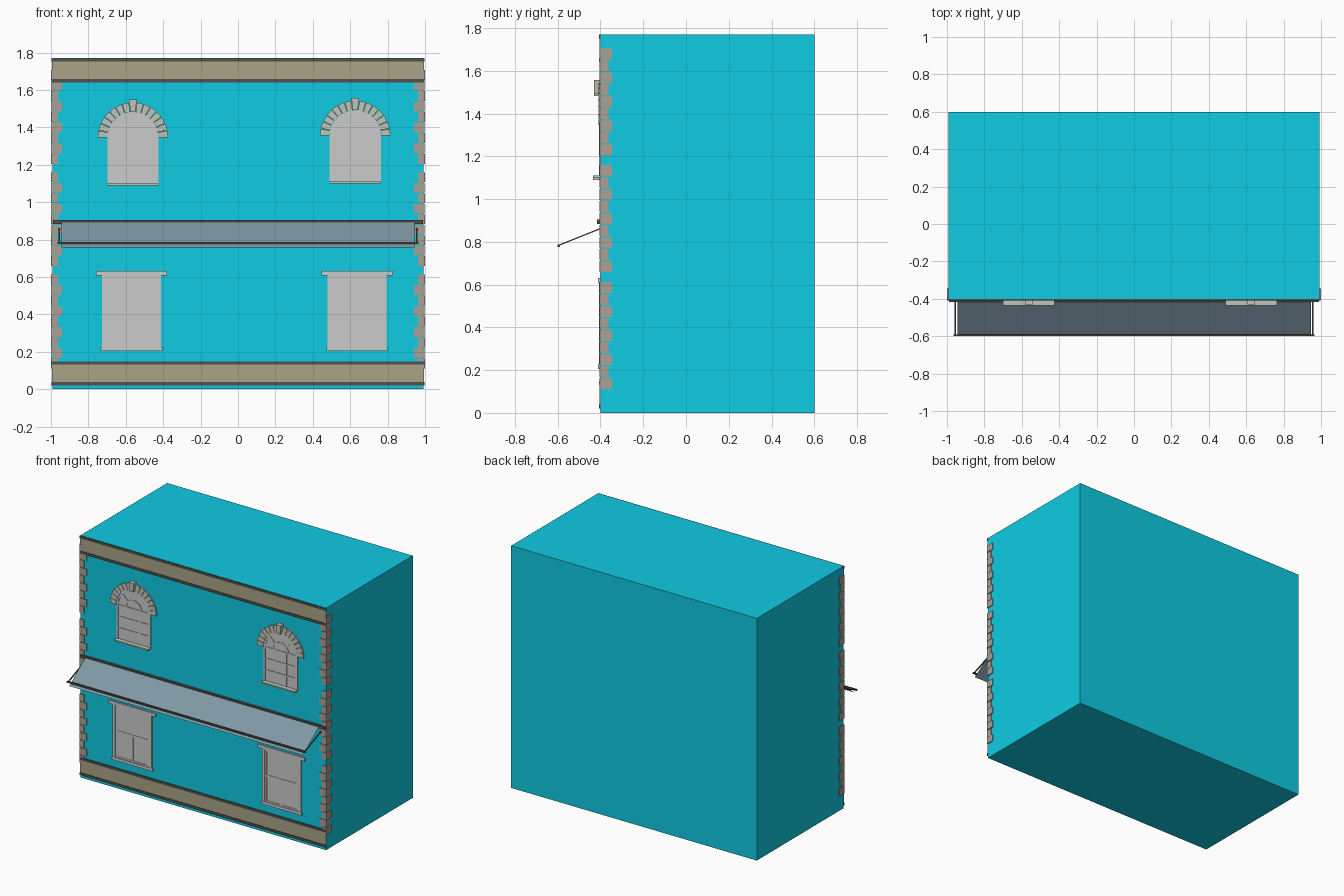
import bpy, bmesh, math
from mathutils import Vector

if "Cube" in bpy.data.objects:
    bpy.data.objects.remove(bpy.data.objects["Cube"])

def mat(name, r, g, b):
    m = bpy.data.materials.new(name)
    lin = [c / 12.92 if c < 0.04 else ((c + 0.055) / 1.055) ** 2.4 for c in (r, g, b)]
    m.diffuse_color = (*lin, 1)
    m.use_nodes = True
    m.node_tree.nodes["Principled BSDF"].inputs["Base Color"].default_value = m.diffuse_color
    return m

TEAL = mat("teal_wall", .06, .80, .89)
TAN = mat("tan_band", .67, .64, .53)
DARK = mat("dark_trim", .32, .32, .30)
STONE = mat("quoin_stone", .66, .63, .59)
PALE = mat("pale_stone", .76, .77, .72)
AWN = mat("awning_cloth", .50, .60, .65)
WALL_Y = -0.4

def finish(bm, name, material=None):
    bmesh.ops.recalc_face_normals(bm, faces=bm.faces[:])
    me = bpy.data.meshes.new(name)
    bm.to_mesh(me)
    bm.free()
    ob = bpy.data.objects.new(name, me)
    bpy.context.collection.objects.link(ob)
    if material:
        me.materials.append(material)
    return ob

def add_box(bm, x0, x1, y0, y1, z0, z1):
    vs = bmesh.ops.create_cube(bm, size=1)["verts"]
    for v in vs:
        v.co = ((x0 + x1) / 2 + v.co.x * (x1 - x0),
                (y0 + y1) / 2 + v.co.y * (y1 - y0),
                (z0 + z1) / 2 + v.co.z * (z1 - z0))

def box(name, dims, material=None):
    bm = bmesh.new()
    add_box(bm, *dims)
    return finish(bm, name, material)

def add_plate(bm, pts, y_front, y_back):
    # Extrude an (x, z) outline between two depths
    f = bm.faces.new([bm.verts.new((x, y_front, z)) for x, z in pts])
    ext = bmesh.ops.extrude_face_region(bm, geom=[f], use_keep_orig=True)["geom"]
    for v in ext:
        if isinstance(v, bmesh.types.BMVert):
            v.co.y = y_back

def add_bar(bm, cx, cz, r0, r1, ang, w, y0, y1):
    # Radial glazing bar in the wall plane
    d = Vector((math.cos(ang), math.sin(ang)))
    n = Vector((-d.y, d.x)) * w / 2
    c = Vector((cx, cz))
    add_plate(bm, [tuple(c + d * r0 - n), tuple(c + d * r1 - n),
                   tuple(c + d * r1 + n), tuple(c + d * r0 + n)], y0, y1)

def arc(cx, cz, r, n=20, a0=0, a1=math.pi):
    return [(cx + r * math.cos(a0 + (a1 - a0) * i / n),
             cz + r * math.sin(a0 + (a1 - a0) * i / n)) for i in range(n + 1)]

# Main building block
box("building", (-.993, .993, WALL_Y, .6, 0, 1.77), TEAL)

# Tan bands with dark edge strips
for name, z0, z1 in (("base_band", .03, .14), ("cornice_band", 1.65, 1.76)):
    box(name, (-.995, .995, -.404, WALL_Y, z0, z1), TAN)
    for edge, z in (("lower", z0), ("upper", z1)):
        box(f"{name}_{edge}_trim", (-.996, .996, -.408, WALL_Y, z - .009, z + .009), DARK)

# Corner quoins: three stacks of nine, alternating long on the side and on the front
for side, s in (("left", -1), ("right", 1)):
    bm = bmesh.new()
    for z in (.11, .657, 1.203):
        for i in range(9):
            fx, sy = ((.963, -.345), (.942, -.362))[i % 2]
            out = (1.0, .997)[i % 2]
            h = .505 / 9
            a, b = sorted((s * fx, s * out))
            c, d = sorted((s * .985, s * out))
            z0, z1 = z + i * h + .002, z + (i + 1) * h - .002
            add_box(bm, a, b, -.405, -.39, z0, z1)
            add_box(bm, c, d, -.405, sy, z0, z1)
    finish(bm, side + "_quoins", STONE)

# Awning sheet, wall rod, front rod and side arms
bm = bmesh.new()
bm.faces.new([bm.verts.new(p) for p in ((-.945, WALL_Y, .905), (-.945, -.6, .757),
                                        (.945, -.6, .757), (.945, WALL_Y, .905))])
finish(bm, "awning", AWN)
box("awning_wall_rod", (-.99, .99, -.416, WALL_Y, .884, .904), DARK)
box("awning_front_rod", (-.965, .965, -.6, -.59, .777, .788), DARK)
for side, s in (("left", -1), ("right", 1)):
    bm = bmesh.new()
    add_box(bm, s * .955 - .004, s * .955 + .004, -.6, WALL_Y, -.003, .003)
    for v in bm.verts:
        v.co.z += .862 + (v.co.y - WALL_Y) * .4
    finish(bm, side + "_awning_arm", DARK)

# Upper arched windows
for side, cx, zo in (("left", -.562, 0), ("right", .627, .01)):
    cz, r, R = 1.345 + zo, .137, .188
    zb = 1.095 + zo
    bm = bmesh.new()
    add_plate(bm, [(cx - r, zb), (cx + r, zb)] + arc(cx, cz, r), -.402, WALL_Y)
    finish(bm, side + "_arched_pane")
    # Frame and glazing bars
    bm = bmesh.new()
    y0, y1 = -.406, -.402
    for x in (-r, r - .014):
        add_box(bm, cx + x, cx + x + .014, y0, y1, zb, cz)
    add_plate(bm, arc(cx, cz, r) + arc(cx, cz, r - .014)[::-1], y0, y1)
    add_plate(bm, arc(cx, cz, .066) + arc(cx, cz, .058)[::-1], y0, y1)
    for x in (-.045, .045):
        add_box(bm, cx + x - .004, cx + x + .004, y0, y1, zb, cz)
    for z in (zb + .083, zb + .167, cz):
        add_box(bm, cx - r, cx + r, y0, y1, z - .005, z + .005)
    for k in (1, 2, 3):
        add_bar(bm, cx, cz, .062, r - .01, k * math.pi / 4, .008, y0, y1)
    finish(bm, side + "_arched_sash")
    # Arch stones
    bm = bmesh.new()
    n = 15
    for i in range(n):
        a0 = math.pi * i / n + .008
        a1 = math.pi * (i + 1) / n - .008
        add_plate(bm, arc(cx, cz, R, 2, a0, a1) + arc(cx, cz, r, 2, a0, a1)[::-1],
                  -.410, WALL_Y)
    finish(bm, side + "_arch_stones", PALE)
    # Keystone and sill
    bm = bmesh.new()
    add_plate(bm, [(cx - .013, cz + .138), (cx + .013, cz + .138),
                   (cx + .021, cz + .203), (cx - .021, cz + .203)], -.43, WALL_Y)
    finish(bm, side + "_keystone", PALE)
    box(side + "_arched_sill", (cx - .138, cx + .138, -.435, WALL_Y, zb - .005, zb + .005), PALE)

# Lower sash windows
for side, cx in (("left", -.57), ("right", .637)):
    box(side + "_sash_pane", (cx - .14, cx + .14, -.402, WALL_Y, .22, .61))
    bm = bmesh.new()
    for s in (-1, 1):
        a, b = sorted((cx + s * .137, cx + s * .158))
        add_box(bm, a, b, -.408, WALL_Y, .222, .612)
        a, b = sorted((cx + s * .122, cx + s * .137))
        add_box(bm, a, b, -.405, WALL_Y, .222, .612)
    for z in (.222, .41, .597):
        add_box(bm, cx - .137, cx + .137, -.405, WALL_Y, z, z + .015)
    add_box(bm, cx - .005, cx + .005, -.405, WALL_Y, .23, .41)
    finish(bm, side + "_sash_frame")
    box(side + "_lintel", (cx - .19, cx + .19, -.411, WALL_Y, .609, .632))
    box(side + "_sill", (cx - .165, cx + .165, -.411, WALL_Y, .205, .226))
